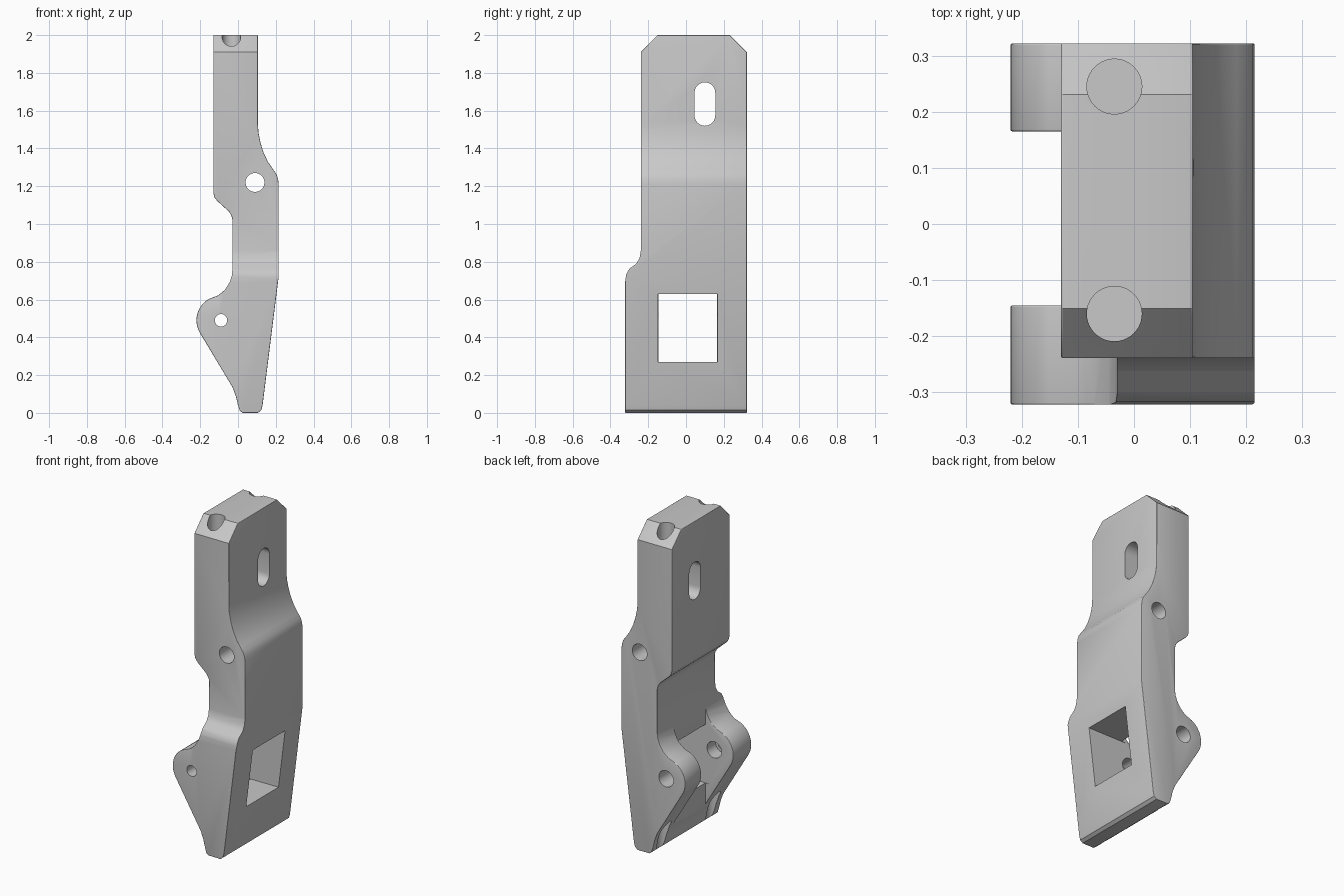
import bpy, bmesh, math
from mathutils import Matrix, Vector

if "Cube" in bpy.data.objects:
    bpy.data.objects.remove(bpy.data.objects["Cube"], do_unlink=True)

TONE = (0.58, 0.58, 0.58, 1)
grey = bpy.data.materials.new("plain grey")
grey.use_nodes = True
grey.diffuse_color = TONE
grey.node_tree.nodes["Principled BSDF"].inputs["Base Color"].default_value = TONE


def finish(name, bm):
    bmesh.ops.recalc_face_normals(bm, faces=bm.faces)
    mesh = bpy.data.meshes.new(name)
    bm.to_mesh(mesh)
    bm.free()
    mesh.materials.append(grey)
    obj = bpy.data.objects.new(name, mesh)
    bpy.context.collection.objects.link(obj)
    return obj


def prism(name, points, axis, low, high):
    """Closed solid from an outline, extruded along x or y."""
    bm = bmesh.new()
    rings = []
    for d in (low, high):
        rings.append([bm.verts.new((a, d, b) if axis == "y" else (d, a, b)) for a, b in points])
        bm.faces.new(rings[-1])
    n = len(points)
    for i in range(n):
        j = (i + 1) % n
        bm.faces.new((rings[0][i], rings[0][j], rings[1][j], rings[1][i]))
    return finish(name, bm)


def box(name, axis, a0, a1, z0, z1, low, high):
    return prism(name, [(a0, z0), (a1, z0), (a1, z1), (a0, z1)], axis, low, high)


def rod(name, start, end, radius):
    start, end = Vector(start), Vector(end)
    bm = bmesh.new()
    turn = (end - start).to_track_quat("Z", "Y").to_matrix().to_4x4()
    bmesh.ops.create_cone(bm, cap_ends=True, segments=40, radius1=radius, radius2=radius,
                          depth=(end - start).length,
                          matrix=Matrix.Translation((start + end) / 2) @ turn)
    return finish(name, bm)


def combine(obj, cutter, operation="DIFFERENCE"):
    mod = obj.modifiers.new("cut", "BOOLEAN")
    mod.operation = operation
    mod.solver = "EXACT"
    mod.use_self = True
    mod.object = cutter
    bpy.context.view_layer.objects.active = obj
    bpy.ops.object.modifier_apply(modifier=mod.name)
    bpy.data.objects.remove(cutter, do_unlink=True)


def arc(cx, cz, r, start, end, steps):
    angles = [math.radians(start + (end - start) * i / steps) for i in range(steps + 1)]
    return [(cx + r * math.cos(a), cz + r * math.sin(a)) for a in angles]


def rounds(edge):
    """Outer corners to soften: not the foot step, nor where the ears meet the plate."""
    if not (edge.is_manifold and edge.is_convex and edge.calc_face_angle() > math.radians(55)):
        return False
    mid = (edge.verts[0].co + edge.verts[1].co) / 2
    at_step = mid.y < -0.2 and 0.66 < mid.z < 0.88
    at_gap = abs(mid.y) < 0.2 and mid.x > -0.05 and 0.05 < mid.z < 0.9
    return not (at_step or at_gap)


# Front outline: neck, shoulder, tapered foot and pivot ears
outline = [(-0.13, 2), (0.105, 2), (0.105, 1.53)]
outline += [(0.109, 1.48), (0.119, 1.43), (0.135, 1.38), (0.158, 1.33), (0.183, 1.293)]
outline += [(0.202, 1.267), (0.212, 1.24), (0.215, 1.21), (0.215, 0.72), (0.13, 0.04)]
outline += [(0.123, 0.014), (0.105, 0), (0.025, 0), (0.009, 0.012), (0, 0.04), (-0.012, 0.09), (-0.03, 0.137)]
outline += arc(-0.09, 0.49, 0.13, 212, 118, 12)
outline += [(-0.105, 0.622), (-0.07, 0.651), (-0.045, 0.69), (-0.033, 0.725), (-0.03, 0.755)]
outline += [(-0.03, 1.025), (-0.035, 1.045), (-0.048, 1.066), (-0.11, 1.122), (-0.124, 1.14), (-0.13, 1.163)]
bracket = prism("bracket_body", outline, "y", -0.5, 0.5)

# Side outline: chamfered head and wider foot
side = [(-0.15, 2.001), (0.23, 2.001), (0.322, 1.91), (0.322, -0.1), (-0.322, -0.1), (-0.322, 0.695)]
side += [(-0.317, 0.733), (-0.3, 0.763), (-0.263, 0.79), (-0.246, 0.82), (-0.239, 0.86), (-0.239, 1.91)]
combine(bracket, prism("side_outline", side, "x", -0.5, 0.5), "INTERSECT")

# Gap that separates the two ears
combine(bracket, box("ear_gap", "y", -0.5, -0.03, 0.05, 0.9, -0.145, 0.165))

# Rounded outer edges
bm = bmesh.new()
bm.from_mesh(bracket.data)
bmesh.ops.remove_doubles(bm, verts=bm.verts, dist=0.0002)
bmesh.ops.dissolve_limit(bm, angle_limit=math.radians(0.5), verts=bm.verts, edges=bm.edges)
bmesh.ops.recalc_face_normals(bm, faces=bm.faces)
bmesh.ops.bevel(bm, geom=[e for e in bm.edges if rounds(e)], offset=0.012, offset_type="OFFSET",
                segments=3, profile=0.5, affect="EDGES", clamp_overlap=True)
bmesh.ops.recalc_face_normals(bm, faces=bm.faces)
bm.to_mesh(bracket.data)
bm.free()

# Window and slot through the plate
combine(bracket, box("window", "x", -0.147, 0.167, 0.27, 0.63, -0.06, 0.5))
slot = arc(0.1, 1.695, 0.055, 0, 180, 12) + arc(0.1, 1.575, 0.055, 180, 360, 12)
combine(bracket, prism("slot", slot, "x", -0.5, 0.5))

# Cross pin holes; the ear hole narrows in the front ear
combine(bracket, rod("upper_pin_hole", (0.09, -0.5, 1.22), (0.09, 0.5, 1.22), 0.05))
combine(bracket, rod("ear_pin_hole", (-0.09, -0.5, 0.49), (-0.09, 0.5, 0.49), 0.033))
combine(bracket, rod("ear_pin_seat", (-0.09, -0.23, 0.49), (-0.09, 0.5, 0.49), 0.05))

# Blind screw holes in the head and notches in the foot
for y in (-0.16, 0.245):
    combine(bracket, rod("screw_hole", (-0.035, y, 1.6), (-0.035, y, 2.2), 0.049))
for y in (-0.235, 0.245):
    combine(bracket, rod("foot_notch", (-0.02, y, -0.1), (-0.02, y, 0.3), 0.042))

bpy.ops.object.select_all(action="DESELECT")
bracket.select_set(True)
bpy.context.view_layer.objects.active = bracket
bpy.ops.object.shade_smooth_by_angle(angle=math.radians(32))
